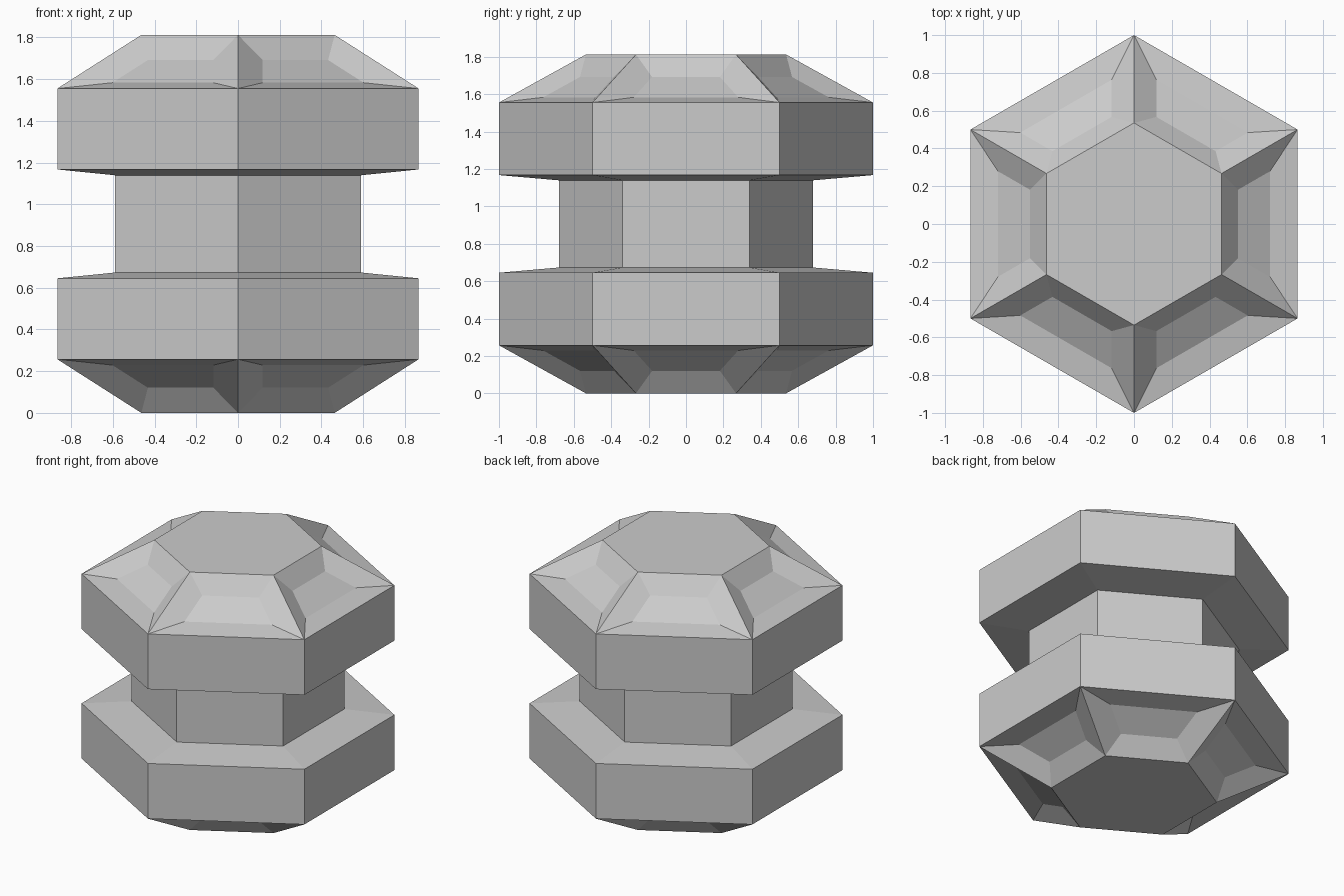
import bpy, bmesh, math

if "Cube" in bpy.data.objects:
    bpy.data.objects.remove(bpy.data.objects["Cube"])

HEIGHT = 1.812
SIDES = 6
# Corner radius and height, lower half only
lower = [(0.535, 0.0), (1.0, 0.257), (1.0, 0.645), (0.68, 0.673)]
profile = lower + [(r, HEIGHT - z) for r, z in reversed(lower)]

bm = bmesh.new()

# Hexagonal rings with a corner on the y axis
rings = []
for r, z in profile:
    ring = []
    for i in range(SIDES):
        a = math.pi / 2 + math.tau * i / SIDES
        ring.append(bm.verts.new((r * math.cos(a), r * math.sin(a), z)))
    rings.append(ring)

# Walls, keeping the bevelled end faces for the sunken panels
panels = []
for k in range(len(rings) - 1):
    low, high = rings[k], rings[k + 1]
    for i in range(SIDES):
        j = (i + 1) % SIDES
        face = bm.faces.new((low[i], low[j], high[j], high[i]))
        if k in (0, len(rings) - 2):
            panels.append(face)

# Flat end caps
bm.faces.new(list(reversed(rings[0])))
bm.faces.new(rings[-1])
bm.normal_update()

# Sunken panels on the sloping faces
bmesh.ops.inset_individual(bm, faces=panels, thickness=0.138, depth=-0.055,
                           use_even_offset=True)
bm.normal_update()

mesh = bpy.data.meshes.new("hexagonal_spool")
bm.to_mesh(mesh)
bm.free()
spool = bpy.data.objects.new("hexagonal_spool", mesh)
bpy.context.collection.objects.link(spool)
